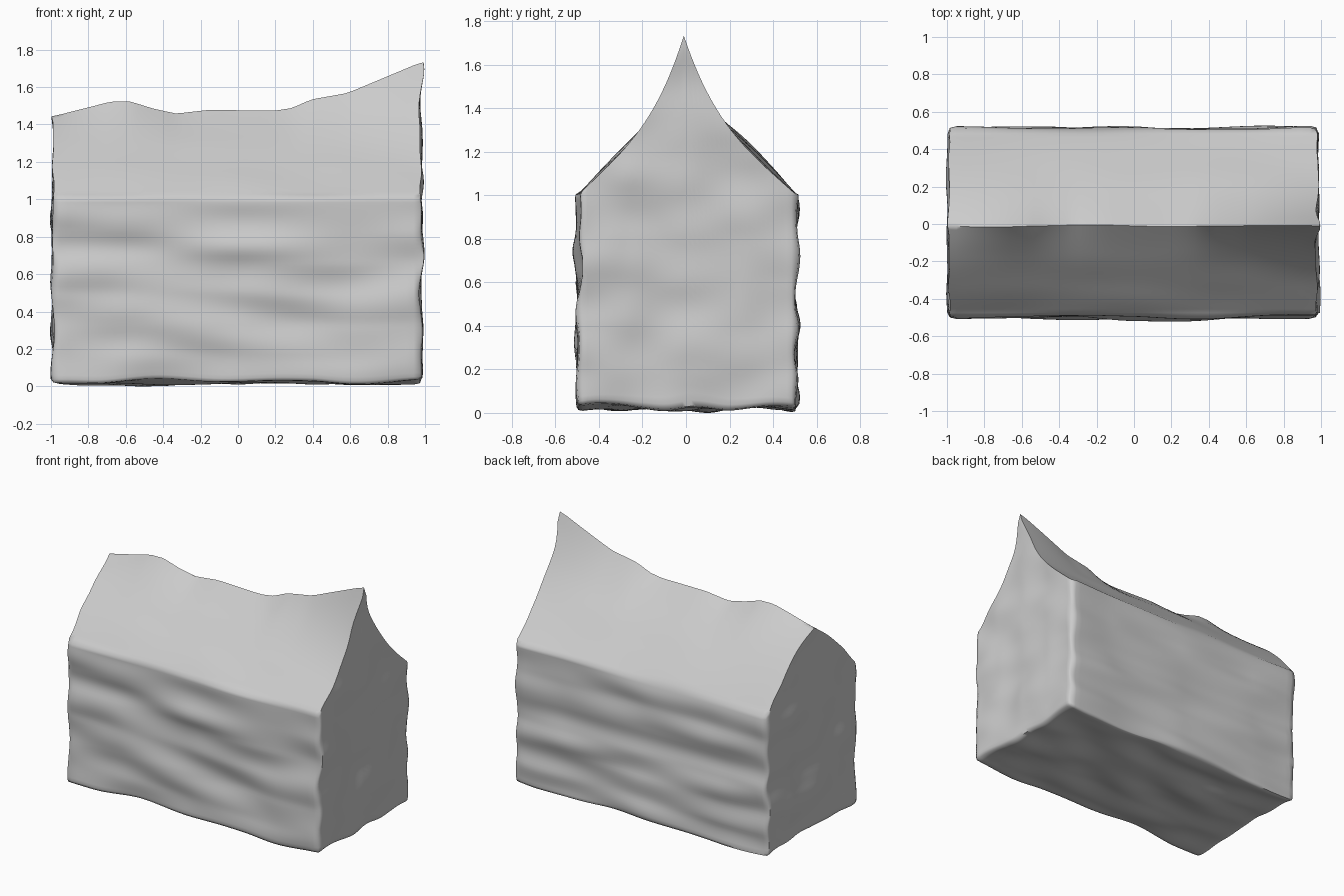
import bpy, bmesh, math
from mathutils import Vector, noise

if "Cube" in bpy.data.objects:
    bpy.data.objects.remove(bpy.data.objects["Cube"], do_unlink=True)

# Uneven ridge line, rising to a tall point at the left end
RIDGE = [(-1, 1.45), (-0.8, 1.50), (-0.68, 1.53), (-0.58, 1.53), (-0.45, 1.49), (-0.33, 1.465),
         (-0.15, 1.485), (0.2, 1.48), (0.3, 1.495), (0.4, 1.54), (0.6, 1.575), (1, 1.74)]


def ridge_height(x):
    for (x0, z0), (x1, z1) in zip(RIDGE, RIDGE[1:]):
        if x <= x1:
            return z0 + (z1 - z0) * (x - x0) / (x1 - x0)
    return RIDGE[-1][1]


def roof_height(x, y):
    t = 1 - abs(y) / 0.5
    bulge = (0.05 if y > 0 else 0.025) * (1 - x) / 2
    spike = (ridge_height(x) - 1.47) * t ** 4
    return 1.01 + 0.46 * t + spike + bulge * math.sin(math.pi * t)


def ripple(x, y, z, seed):
    return noise.noise(Vector((x + seed, y, z)))


# Finely divided block, shaped into walls and a pitched roof
bm = bmesh.new()
bmesh.ops.create_cube(bm, size=2)
bmesh.ops.subdivide_edges(bm, edges=bm.edges[:], cuts=47, use_grid_fill=True)
soft = []
for v in bm.verts:
    a, b, c = v.co
    on_x, on_y, on_bottom = abs(a) > 0.99, abs(b) > 0.99, c < -0.99
    level = (c + 1) / 2
    x, y = a, b / 2
    z = 0.03 + level * (roof_height(x, y) - 0.03)
    # Long horizontal waves on the walls, finer ones on the ends and base
    dx = 0.022 * ripple(x, y * 4, z * 5, 3) if on_x else 0
    dy = 0.035 * ripple(x * 1.6, b, z * 6, 9) if on_y else 0
    dz = 0.03 * ripple(x * 2.5, y * 5, 0, 17) * (1 - level) ** 3
    drift = -0.015 * (1 - abs(b)) * level * (1 + ripple(x * 2, 0, 0, 5))
    if c > 0.99 and abs(b) < 0.99 and not on_x:
        dz += 0.012 * ripple(x * 2, y * 6, 0, 23) * abs(b)
    if on_bottom or (on_x and on_y):
        if on_x + on_y + on_bottom > 1:
            soft.append(v)
    v.co = (x * 0.985 + dx - 0.005, y + dy + drift + 0.005, z + dz)

# Worn corners and lower edges
for _ in range(2):
    bmesh.ops.smooth_vert(bm, verts=soft, factor=0.5,
                          use_axis_x=True, use_axis_y=True, use_axis_z=True)
low = min(v.co.z for v in bm.verts)
bmesh.ops.translate(bm, verts=bm.verts[:], vec=(0, 0, -low))

mesh = bpy.data.meshes.new("house_block")
bm.to_mesh(mesh)
bm.free()
house = bpy.data.objects.new("house_block", mesh)
bpy.context.collection.objects.link(house)

# Plain grey all over
grey = bpy.data.materials.new("plain_grey")
grey.use_nodes = True
colour = (0.6, 0.6, 0.6, 1)
grey.diffuse_color = colour
grey.node_tree.nodes["Principled BSDF"].inputs["Base Color"].default_value = colour
mesh.materials.append(grey)

bpy.ops.object.select_all(action="DESELECT")
house.select_set(True)
bpy.context.view_layer.objects.active = house
bpy.ops.object.shade_smooth_by_angle(angle=math.radians(65))
